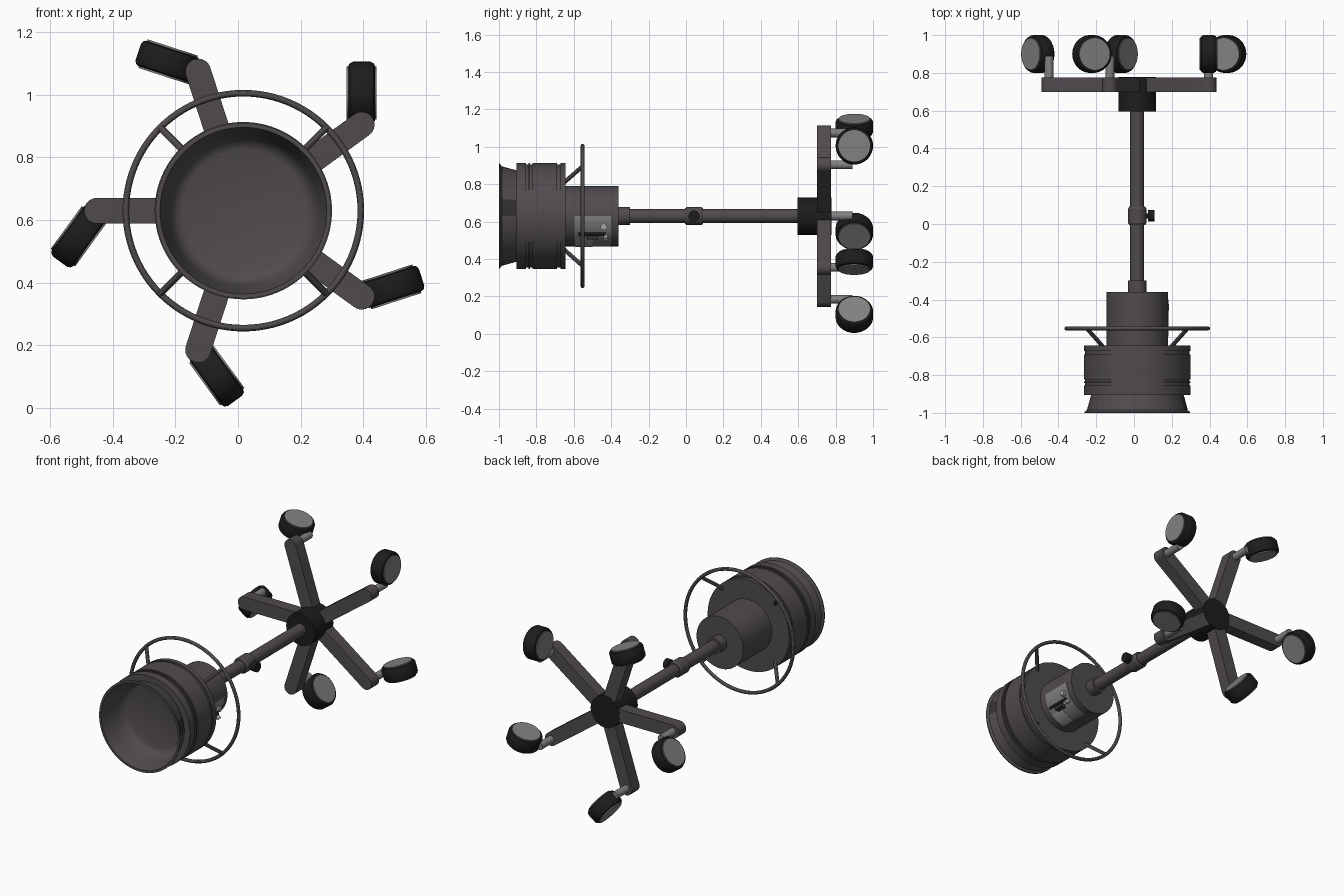
import bpy, bmesh, math
from mathutils import Matrix, Vector

if "Cube" in bpy.data.objects:
    bpy.data.objects.remove(bpy.data.objects["Cube"])

CX, CZ = 0.017, 0.63   # main axis runs along y through here


def material(name, rgb):
    m = bpy.data.materials.new(name)
    m.diffuse_color = (*rgb, 1)
    m.use_nodes = True
    m.node_tree.nodes["Principled BSDF"].inputs["Base Color"].default_value = m.diffuse_color
    return m


BODY = material("warm dark grey", (0.080, 0.070, 0.076))
SHADE = material("deep grey", (0.035, 0.031, 0.034))
BLACK = material("black rubber", (0.012, 0.012, 0.012))
GREY = material("mid grey", (0.22, 0.22, 0.22))
LIGHT = material("light grey", (0.36, 0.36, 0.36))


def frame(origin, axis, xdir):
    """Matrix whose local z is axis and local x is xdir."""
    z, x = Vector(axis).normalized(), Vector(xdir).normalized()
    y = z.cross(x)
    return Matrix.Translation(origin) @ Matrix((x, y, z)).transposed().to_4x4()


MAIN = frame((CX, 0, CZ), (0, 1, 0), (1, 0, 0))


def finish(name, bm, mat, smooth=True):
    bmesh.ops.recalc_face_normals(bm, faces=bm.faces[:])
    me = bpy.data.meshes.new(name)
    bm.to_mesh(me)
    bm.free()
    ob = bpy.data.objects.new(name, me)
    bpy.context.collection.objects.link(ob)
    me.materials.append(mat)
    if smooth:
        bpy.ops.object.select_all(action='DESELECT')
        ob.select_set(True)
        bpy.context.view_layer.objects.active = ob
        bpy.ops.object.shade_smooth_by_angle(angle=math.radians(30))
    return ob


def lathe(name, prof, mat, M=MAIN, n=64, a0=0.0, a1=360.0):
    """Revolve (radius, height) points about local z."""
    bm = bmesh.new()
    rings = []
    for i in range(n + 1):
        a = math.radians(a0 + (a1 - a0) * i / n)
        rings.append([bm.verts.new((r * math.cos(a), r * math.sin(a), h)) for r, h in prof])
    for p, q in zip(rings, rings[1:]):
        for j in range(len(prof) - 1):
            bm.faces.new((p[j], q[j], q[j + 1], p[j + 1]))
    bmesh.ops.remove_doubles(bm, verts=bm.verts[:], dist=1e-5)
    bm.transform(M)
    return finish(name, bm, mat)


def rod(name, a, b, r, mat, n=20):
    a, b = Vector(a), Vector(b)
    d = b - a
    side = d.orthogonal()
    return lathe(name, [(0, 0), (r, 0), (r, d.length), (0, d.length)], mat, frame(a, d, side), n)


def box(name, centre, size, mat):
    bm = bmesh.new()
    bmesh.ops.create_cube(bm, size=1, matrix=Matrix.Translation(centre) @ Matrix.Diagonal((*size, 1)))
    return finish(name, bm, mat, False)


# Drum head: dished flared mouth and banded barrel
R, G = 0.283, 0.276
lathe("drum_head", [
    (0, -0.83), (0.195, -0.83), (0.215, -0.838), (0.230, -0.857), (0.241, -0.89),
    (0.252, -0.94), (0.266, -1.0), (0.280, -1.0), (0.280, -0.995), (0.266, -0.985),
    (0.244, -0.905), (R, -0.905), (R, -0.856), (G, -0.856), (G, -0.842), (R, -0.842),
    (R, -0.835), (G, -0.835), (G, -0.822), (R, -0.822), (R, -0.69), (G, -0.69),
    (G, -0.672), (R, -0.672), (R, -0.643), (0, -0.643)], BODY, n=96)
lathe("mouth_side_patch", [(0.268, -0.985), (0.247, -0.908)], SHADE, n=8, a0=-20, a1=0)

# Neck housing with its side panel and lever
lathe("neck_housing", [(0, -0.65), (0.162, -0.65), (0.162, -0.36), (0, -0.36)], BODY)
lathe("side_panel", [(0.160, -0.595), (0.165, -0.595), (0.165, -0.40), (0.160, -0.40)],
      GREY, n=20, a0=0, a1=82)
lathe("panel_light_strip", [(0.164, -0.59), (0.167, -0.59), (0.167, -0.50), (0.164, -0.50)],
      LIGHT, n=14, a0=46, a1=80)
rod("panel_lever", (CX + 0.145, -0.575, 0.535), (CX + 0.145, -0.43, 0.535), 0.008, BLACK)
box("panel_slot", (CX + 0.13, -0.50, 0.515), (0.03, 0.06, 0.022), SHADE)
rod("panel_knob", (CX + 0.12, -0.44, 0.572), (CX + 0.168, -0.44, 0.572), 0.018, LIGHT)
rod("panel_pin", (CX + 0.12, -0.43, 0.535), (CX + 0.155, -0.43, 0.505), 0.012, LIGHT)

# Hoop around the neck, held by four slanted struts
hoop = [(0.375 + 0.0105 * math.cos(t * math.pi / 6), -0.553 + 0.0105 * math.sin(t * math.pi / 6))
        for t in range(13)]
lathe("hoop", hoop, BODY, n=96)
for k in range(4):
    a = math.radians(45 + 90 * k)
    c, s = math.cos(a), math.sin(a)
    rod(f"hoop_strut_{k + 1}", (CX + 0.374 * c, -0.555, CZ + 0.374 * s),
        (CX + 0.255 * c, -0.65, CZ + 0.255 * s), 0.011, BODY, 12)

# Pole, collars and clamp knob
lathe("pole", [(0, -0.37), (0.037, -0.37), (0.037, 0.61), (0, 0.61)], BODY, n=40)
lathe("upper_collar", [(0.03, -0.36), (0.049, -0.36), (0.049, -0.30), (0.03, -0.30)], BODY, n=40)
lathe("middle_collar", [(0.03, -0.005), (0.042, -0.005), (0.049, 0.006), (0.049, 0.08),
                        (0.042, 0.092), (0.03, 0.092)], BODY, n=40)
rod("clamp_stem", (CX + 0.03, 0.043, CZ), (CX + 0.07, 0.043, CZ), 0.014, BLACK)
rod("clamp_knob", (CX + 0.058, 0.043, CZ), (CX + 0.092, 0.043, CZ), 0.030, BLACK, 24)

# Hub
lathe("hub", [(0, 0.596), (0.1, 0.596), (0.1, 0.777), (0, 0.777)], BLACK)

# Five arms, each with a trailing caster
ARM, W, OFF = 0.467, 0.041, 0.101
for k in range(5):
    a = math.radians(36 + 72 * k)
    out = Vector((math.cos(a), 0, math.sin(a)))
    end = Vector((CX, 0, CZ)) + out * ARM

    # arm: rounded bar swept along y
    bm = bmesh.new()
    pts = [(0.02, -W)] + [(ARM + W * math.cos(t), W * math.sin(t))
                          for t in (math.pi * (i / 16 - 0.5) for i in range(17))] + [(0.02, W)]
    face = bm.faces.new([bm.verts.new((x, y, 0)) for x, y in pts])
    ext = bmesh.ops.extrude_face_region(bm, geom=[face])
    top = [g for g in ext["geom"] if isinstance(g, bmesh.types.BMVert)]
    bmesh.ops.translate(bm, verts=top, vec=(0, 0, 0.075))
    bm.transform(frame((CX, 0.70, CZ), (0, 1, 0), out))
    finish(f"arm_{k + 1}", bm, BODY)

    # caster stem
    rod(f"caster_stem_{k + 1}", (end.x, 0.77, end.z), (end.x, 0.89, end.z), 0.023, GREY, 24)

    # wheel: rounded tyre with a disc on both sides
    b = a + math.radians(54)
    trail = Vector((math.cos(b), 0, math.sin(b)))
    centre = end + trail * OFF + Vector((0, 0.9, 0))
    M = frame(centre, trail.cross(Vector((0, 1, 0))), trail)
    lathe(f"tyre_{k + 1}", [(0, -0.042), (0.088, -0.042), (0.095, -0.038), (0.1, -0.028),
                            (0.1, 0.028), (0.095, 0.038), (0.088, 0.042), (0, 0.042)],
          BLACK, M, 48)
    lathe(f"wheel_discs_{k + 1}", [(0, -0.048), (0.084, -0.048), (0.084, 0.048), (0, 0.048)],
          GREY, M, 48)
